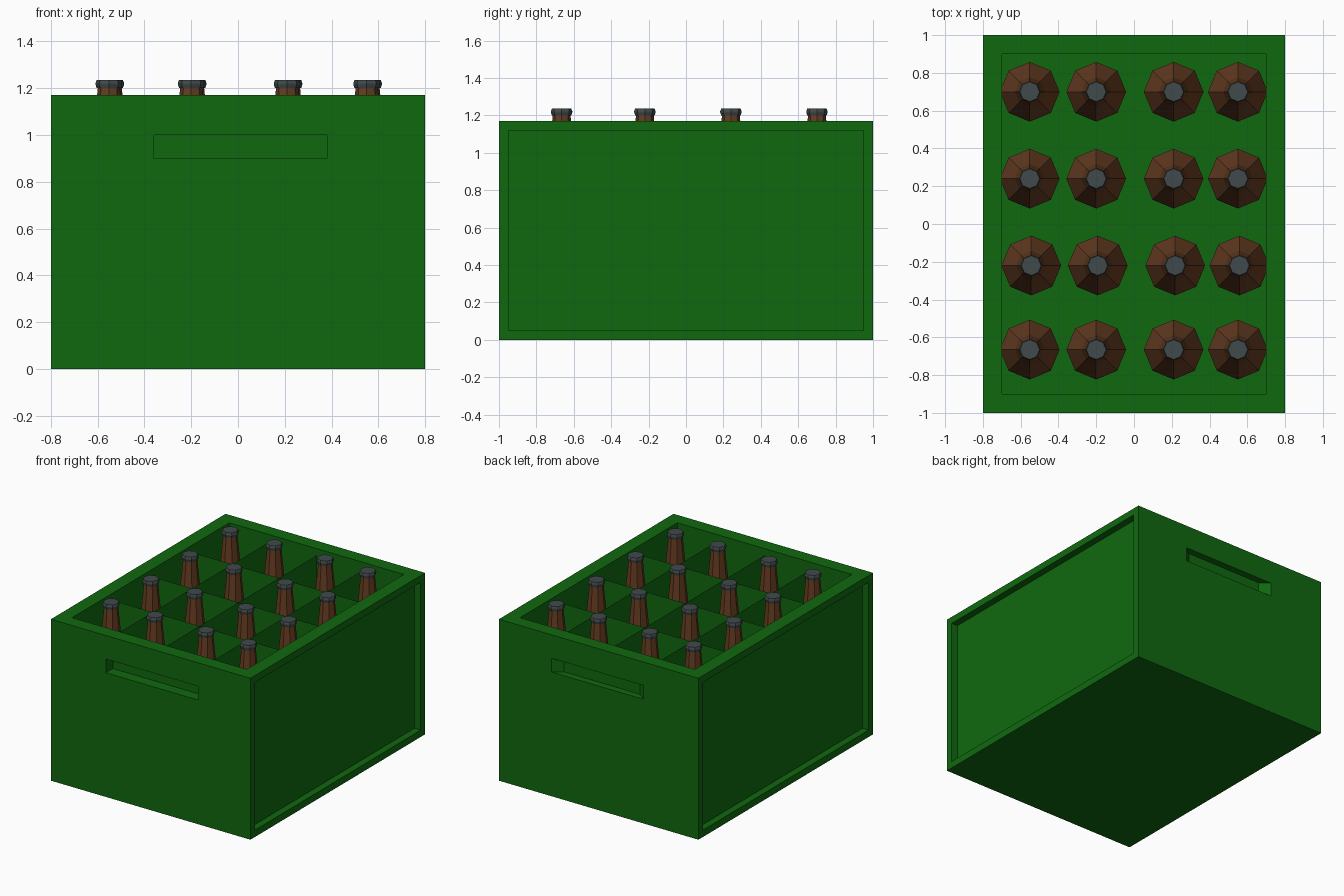
import bpy
import bmesh
from math import cos, sin, tau
from mathutils import Vector

if "Cube" in bpy.data.objects:
    bpy.data.objects.remove(bpy.data.objects["Cube"], do_unlink=True)


def material(name, rgb):
    m = bpy.data.materials.new(name)
    m.use_nodes = True
    m.diffuse_color = (*rgb, 1)
    m.node_tree.nodes["Principled BSDF"].inputs["Base Color"].default_value = (*rgb, 1)
    return m


GREEN = material("crate green", (0.005, 0.14, 0.005))
BROWN = material("bottle brown", (0.13, 0.045, 0.015))
GREY = material("cap grey", (0.052, 0.067, 0.07))

LENGTH, WIDTH, HEIGHT = 2.0, 1.6, 1.17
FLOOR, DIVIDER_TOP = 0.06, 1.12


def place(name, mesh, loc=(0, 0, 0)):
    ob = bpy.data.objects.new(name, mesh)
    ob.location = loc
    bpy.context.collection.objects.link(ob)
    return ob


def to_mesh(bm, name, mat):
    me = bpy.data.meshes.new(name)
    bm.normal_update()
    bm.to_mesh(me)
    bm.free()
    me.materials.append(mat)
    return me


def facing(bm, direction):
    bm.normal_update()
    d = Vector(direction)
    return [f for f in bm.faces if f.normal.dot(d) > 0.99]


def recess(bm, face, depth, taper=0.0):
    """Push a face inward, optionally narrowing its ends along x."""
    normal = face.normal.copy()
    inner = bmesh.ops.extrude_discrete_faces(bm, faces=[face])["faces"][0]
    middle = inner.calc_center_median().x
    for v in inner.verts:
        v.co -= normal * depth
        v.co.x += taper if v.co.x < middle else -taper


def cut_slot(bm, direction, depth, taper):
    """Cut a handle rectangle into an end wall and recess it."""
    for point, axis in (((-0.36, 0, 0), (1, 0, 0)), ((0.38, 0, 0), (1, 0, 0)),
                        ((0, 0, 0.9), (0, 0, 1)), ((0, 0, 1.0), (0, 0, 1))):
        faces = facing(bm, direction)
        geom = set(faces)
        for f in faces:
            geom.update(f.edges, f.verts)
        bmesh.ops.bisect_plane(bm, geom=list(geom), plane_co=point, plane_no=axis)
    target = Vector((0.01, direction[1] * LENGTH / 2, 0.95))
    slot = min(facing(bm, direction),
               key=lambda f: (f.calc_center_median() - target).length)
    recess(bm, slot, depth, taper)


# Crate: hollow box with sunken side panels and handle slots
bm = bmesh.new()
bmesh.ops.create_cube(bm, size=1)
for v in bm.verts:
    v.co = Vector((v.co.x * WIDTH, v.co.y * LENGTH, (v.co.z + 0.5) * HEIGHT))
cut_slot(bm, (0, -1, 0), 0.08, 0.0)
cut_slot(bm, (0, 1, 0), 0.05, 0.065)
for direction, rim, depth in (((0, 0, 1), 0.1, HEIGHT - FLOOR),
                              ((1, 0, 0), 0.05, 0.05), ((-1, 0, 0), 0.05, 0.05)):
    face = max(facing(bm, direction), key=lambda f: f.calc_area())
    bmesh.ops.inset_individual(bm, faces=[face], thickness=rim, use_even_offset=True)
    bm.normal_update()
    recess(bm, face, depth)
place("crate", to_mesh(bm, "crate", GREEN))

# Dividers: thin sheets crossing the inside
bm = bmesh.new()


def sheet(a, b):
    bm.faces.new([bm.verts.new((*p, z)) for p, z in
                  ((a, FLOOR), (b, FLOOR), (b, DIVIDER_TOP), (a, DIVIDER_TOP))])


for x in (-0.375, 0, 0.38):
    sheet((x, -0.9), (x, 0.9))
for y in (-0.44, 0.01, 0.47):
    sheet((-0.7, y), (0.7, y))
place("dividers", to_mesh(bm, "dividers", GREEN))


def lathe(name, profile, mat, sides=8):
    """Closed faceted solid from (radius, height) pairs, bottom to top."""
    bm = bmesh.new()
    rings = [[bm.verts.new((r * cos(tau * i / sides), r * sin(tau * i / sides), z))
              for i in range(sides)] for r, z in profile]
    for low, high in zip(rings, rings[1:]):
        for i in range(sides):
            j = (i + 1) % sides
            bm.faces.new((low[i], low[j], high[j], high[i]))
    bm.faces.new(rings[0][::-1])
    bm.faces.new(rings[-1])
    return to_mesh(bm, name, mat)


# Bottles with caps, four by four
bottle = lathe("bottle", [(0.158, FLOOR), (0.158, 0.66), (0.078, 0.88), (0.047, 1.205)], BROWN)
cap = lathe("cap", [(0.052, 1.2), (0.057, 1.216), (0.057, 1.222), (0.052, 1.236)], GREY)
for row, y in enumerate((-0.665, -0.22, 0.24, 0.7)):
    for col, x in enumerate((-0.552, -0.2, 0.21, 0.55)):
        shift = 0.008 if row == 1 else 0
        place(f"bottle_{row}_{col}", bottle, (x + shift, y, 0))
        place(f"cap_{row}_{col}", cap, (x + shift, y, 0))
